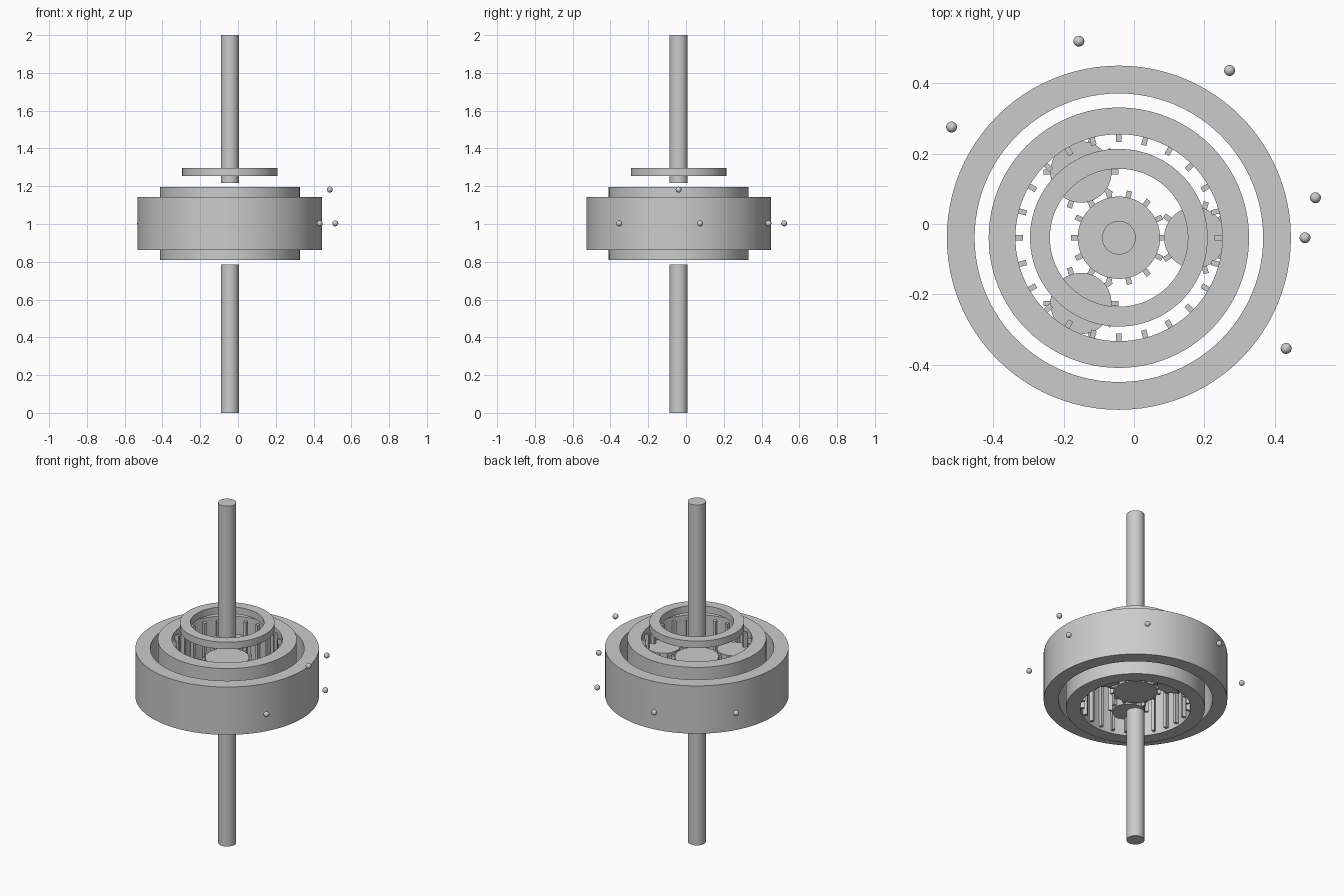
import bpy, bmesh, math
from mathutils import Matrix, Vector

if "Cube" in bpy.data.objects:
    bpy.data.objects.remove(bpy.data.objects["Cube"])

CX, CY = -0.043, -0.039   # main axis
AXIS = Vector((CX, CY, 0))


def finish(bm, name, loc):
    bmesh.ops.recalc_face_normals(bm, faces=bm.faces)
    me = bpy.data.meshes.new(name)
    bm.to_mesh(me)
    bm.free()
    ob = bpy.data.objects.new(name, me)
    ob.location = loc
    bpy.context.collection.objects.link(ob)
    bpy.ops.object.select_all(action='DESELECT')
    ob.select_set(True)
    bpy.context.view_layer.objects.active = ob
    bpy.ops.object.shade_smooth_by_angle(angle=math.radians(30))
    return ob


def add_cylinder(bm, r, z0, z1, seg=64):
    bmesh.ops.create_cone(bm, cap_ends=True, segments=seg, radius1=r, radius2=r,
                          depth=z1 - z0, matrix=Matrix.Translation((0, 0, (z0 + z1) / 2)))


def add_ring(bm, ri, ro, z0, z1, seg=96):
    loops = []
    for r, z in ((ri, z0), (ro, z0), (ro, z1), (ri, z1)):
        loops.append([bm.verts.new((r * math.cos(2 * math.pi * i / seg),
                                    r * math.sin(2 * math.pi * i / seg), z)) for i in range(seg)])
    for k in range(4):
        a, b = loops[k], loops[(k + 1) % 4]
        for i in range(seg):
            j = (i + 1) % seg
            bm.faces.new((a[i], a[j], b[j], b[i]))


def add_teeth(bm, count, r0, r1, z0, z1, width=0.015):
    for i in range(count):
        m = (Matrix.Rotation(2 * math.pi * i / count, 4, 'Z')
             @ Matrix.Translation(((r0 + r1) / 2, 0, (z0 + z1) / 2))
             @ Matrix.Diagonal((r1 - r0, width, z1 - z0, 1)))
        bmesh.ops.create_cube(bm, size=1, matrix=m)


def ring(name, ri, ro, z0, z1):
    bm = bmesh.new()
    add_ring(bm, ri, ro, z0, z1)
    return finish(bm, name, AXIS)


def shaft(name, z0, z1):
    bm = bmesh.new()
    add_cylinder(bm, 0.048, z0, z1, 48)
    return finish(bm, name, AXIS)


def gear(name, loc, r, tip, teeth):
    bm = bmesh.new()
    add_cylinder(bm, r, 0.91, 1.09)
    add_teeth(bm, teeth, r - 0.004, tip, 0.915, 1.085)
    return finish(bm, name, loc)


# Shafts
shaft("lower_shaft", 0, 0.786)
shaft("upper_shaft", 1.216, 2.0)

# Housing and carrier rings
ring("outer_housing", 0.41, 0.489, 0.862, 1.143)
ring("carrier_ring", 0.196, 0.2525, 1.255, 1.296)

# Ring gear with inward teeth
bm = bmesh.new()
add_ring(bm, 0.294, 0.37, 0.81, 1.196)
add_teeth(bm, 24, 0.272, 0.298, 0.825, 1.175)
finish(bm, "ring_gear", AXIS)

# Sun gear and three planets
gear("sun_gear", AXIS, 0.117, 0.136, 14)
for i in range(3):
    a = i * 2 * math.pi / 3
    gear(f"planet_gear_{i + 1}", AXIS + 0.2156 * Vector((math.cos(a), math.sin(a), 0)),
         0.087, 0.107, 10)


# Small balls around the housing
def ball(name, loc):
    bm = bmesh.new()
    bmesh.ops.create_uvsphere(bm, u_segments=24, v_segments=16, radius=0.0155)
    return finish(bm, name, loc)


for i in range(5):
    a = math.radians(-33.5 + 45 * i)
    ball(f"orbit_ball_{i + 1}", AXIS + Vector((0.57 * math.cos(a), 0.57 * math.sin(a), 1.003)))
ball("upper_ball", (0.486, CY, 1.182))
